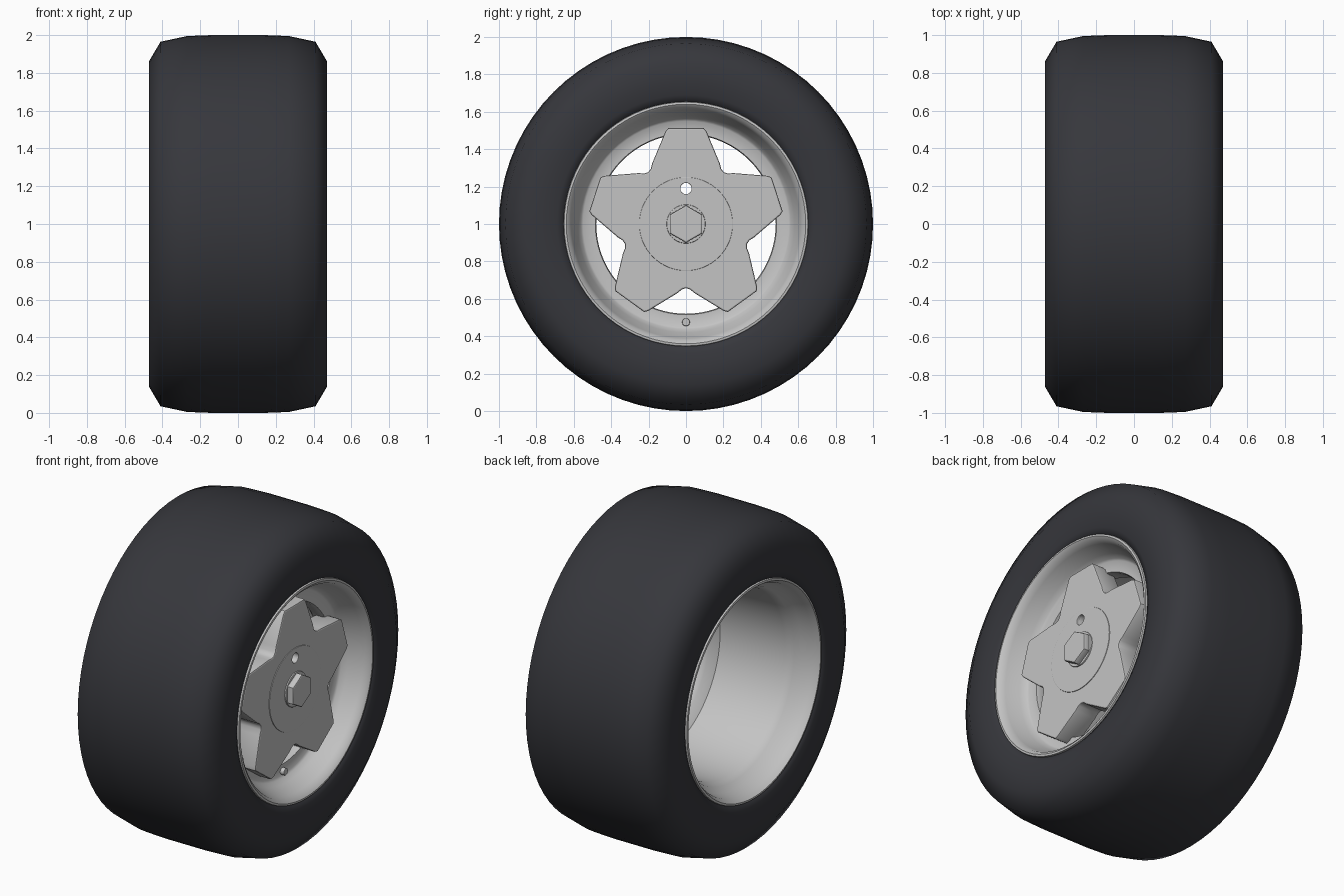
import bpy, bmesh
from math import sin, cos, pi, radians
from mathutils import Matrix

cube = bpy.data.objects.get("Cube")
if cube:
    bpy.data.objects.remove(cube)

SEG = 72
AXLE = Matrix.Translation((0, 0, 1))
# local x, y, z -> world y, z, x
FACE = AXLE @ Matrix(((0, 0, 1, 0), (1, 0, 0, 0), (0, 1, 0, 0), (0, 0, 0, 1)))


def material(name, rgb):
    m = bpy.data.materials.new(name)
    m.use_nodes = True
    m.diffuse_color = (*rgb, 1)
    bsdf = next(n for n in m.node_tree.nodes if n.type == 'BSDF_PRINCIPLED')
    bsdf.inputs["Base Color"].default_value = (*rgb, 1)
    return m


rubber = material("dark_rubber", (0.037, 0.038, 0.045))
metal = material("silver_metal", (0.55, 0.55, 0.55))


def select(obj):
    bpy.ops.object.select_all(action='DESELECT')
    obj.select_set(True)
    bpy.context.view_layer.objects.active = obj


def finish(obj, mat, angle):
    obj.data.materials.clear()
    obj.data.materials.append(mat)
    select(obj)
    bpy.ops.object.shade_smooth_by_angle(angle=radians(angle))


def lathe(name, profile, mat, angle, seg=SEG):
    """Spin an (x, radius) outline round the axle; a closed loop."""
    bm = bmesh.new()
    rings = []
    for i in range(seg):
        a = 2 * pi * i / seg
        rings.append([bm.verts.new((x, r * sin(a), r * cos(a))) for x, r in profile])
    n = len(profile)
    for i in range(seg):
        p, q = rings[i], rings[(i + 1) % seg]
        for j in range(n):
            k = (j + 1) % n
            bm.faces.new((p[j], p[k], q[k], q[j]))
    bmesh.ops.recalc_face_normals(bm, faces=bm.faces)
    me = bpy.data.meshes.new(name)
    bm.to_mesh(me)
    bm.free()
    obj = bpy.data.objects.new(name, me)
    obj.matrix_world = AXLE
    bpy.context.collection.objects.link(obj)
    finish(obj, mat, angle)


def circle(r, n, cy=0, cz=0):
    return [(cy + r * sin(2 * pi * i / n), cz + r * cos(2 * pi * i / n)) for i in range(n)]


def plate(name, loops, x0, x1, bevel, mat):
    """Flat outline with holes, extruded along the axle from x0 to x1."""
    cu = bpy.data.curves.new(name, 'CURVE')
    cu.dimensions = '2D'
    cu.fill_mode = 'BOTH'
    cu.extrude = (x1 - x0) / 2 - bevel
    cu.bevel_depth = bevel
    cu.bevel_resolution = 1
    cu.offset = -bevel
    for pts in loops:
        s = cu.splines.new('POLY')
        s.points.add(len(pts) - 1)
        for p, (u, v) in zip(s.points, pts):
            p.co = (u, v, 0, 1)
        s.use_cyclic_u = True
    obj = bpy.data.objects.new(name, cu)
    bpy.context.collection.objects.link(obj)
    obj.matrix_world = Matrix.Translation(((x0 + x1) / 2, 0, 0)) @ FACE
    select(obj)
    bpy.ops.object.convert(target='MESH')
    finish(bpy.context.object, mat, 35)


# Tyre: half section mirrored across the middle
half = [(0.0, 1.0), (0.14, 1.0), (0.27, 0.995), (0.41, 0.965), (0.472, 0.86),
        (0.472, 0.76), (0.465, 0.69), (0.45, 0.65), (0.40, 0.64)]
tyre = half + [(-x, r) for x, r in reversed(half[1:])]
lathe("tyre", tyre, rubber, 80)

# Rim: outer lip, stepped seat for the spokes, deep open barrel behind
rim = [(0.44, 0.656), (0.462, 0.652), (0.464, 0.64), (0.45, 0.622), (0.42, 0.61),
       (0.34, 0.58), (0.31, 0.562), (0.30, 0.55), (0.30, 0.485), (0.285, 0.48),
       (0.22, 0.48), (0.19, 0.50), (0.15, 0.545), (-0.28, 0.56), (-0.33, 0.575),
       (-0.36, 0.605), (-0.43, 0.62), (-0.464, 0.64), (-0.462, 0.652), (-0.44, 0.656)]
lathe("rim", rim, metal, 40)

# Five-armed star with softened tips and rounded valleys
corners = [(-12.5, 0.507), (-10.5, 0.521), (10.5, 0.521), (12.5, 0.507),
           (29, 0.372), (32.5, 0.35), (36, 0.343), (39.5, 0.35), (43, 0.372)]
star = []
for arm in range(5):
    for deg, r in corners:
        a = radians(arm * 72 + deg)
        star.append((r * sin(a), r * cos(a)))
peg_hole = circle(0.03, 20, 0, 0.19)
plate("star_spokes", [star, peg_hole], 0.24, 0.385, 0.008, metal)

# Slightly raised hub face
plate("hub_face", [circle(0.25, 64), peg_hole], 0.37, 0.389, 0.003, metal)

# Centre nut on a thin collar
plate("nut_collar", [circle(0.104, 40)], 0.38, 0.397, 0.004, metal)
plate("centre_nut", [circle(0.1, 6)], 0.385, 0.435, 0.008, metal)

# Valve stem on the rim seat
plate("valve_stem", [circle(0.021, 16, 0, -0.525)], 0.28, 0.325, 0.004, metal)
